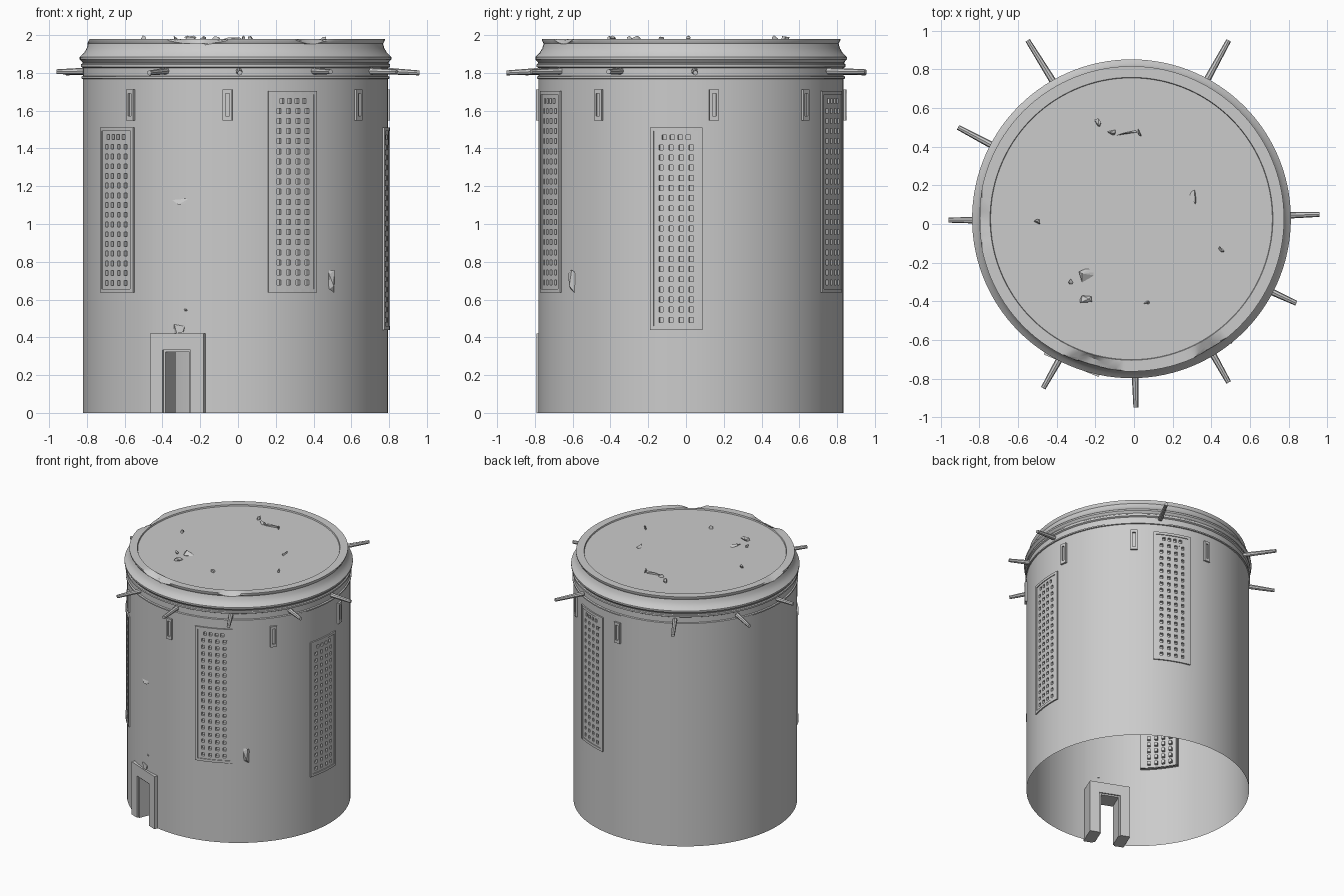
import bpy, bmesh, math, random
from mathutils import Vector, Matrix

if "Cube" in bpy.data.objects:
    bpy.data.objects.remove(bpy.data.objects["Cube"])

random.seed(4)
CX, CY, R = -0.013, 0.027, 0.808


def P(phi, r, z):
    """Point on the tower: phi in degrees from the front, + toward +x."""
    a = math.radians(phi)
    return Vector((CX + r * math.sin(a), CY - r * math.cos(a), z))


def finish(bm, name, smooth=None, weld=True):
    if weld:
        bmesh.ops.remove_doubles(bm, verts=bm.verts, dist=1e-5)
    me = bpy.data.meshes.new(name)
    bm.to_mesh(me)
    bm.free()
    ob = bpy.data.objects.new(name, me)
    bpy.context.collection.objects.link(ob)
    if smooth:
        bpy.ops.object.select_all(action='DESELECT')
        ob.select_set(True)
        bpy.context.view_layer.objects.active = ob
        bpy.ops.object.shade_smooth_by_angle(angle=math.radians(smooth))
    return ob


def face(bm, pts):
    bm.faces.new([bm.verts.new(p) for p in pts])


def patch(bm, t0, t1, z0, z1, r):
    face(bm, [P(t0, r, z0), P(t1, r, z0), P(t1, r, z1), P(t0, r, z1)])


def walls(bm, t0, t1, z0, z1, ra, rb):
    """Four radial sides joining a rectangle at ra to the same one at rb."""
    c = [(t0, z0), (t1, z0), (t1, z1), (t0, z1)]
    for i in range(4):
        (ta, za), (tb, zb) = c[i], c[(i + 1) % 4]
        face(bm, [P(tb, ra, zb), P(ta, ra, za), P(ta, rb, za), P(tb, rb, zb)])


def box(bm, phi, u0, u1, d0, d1, z0, z1):
    """Box turned to face outward at phi; u sideways, d distance from axis."""
    a = math.radians(phi)
    rot = Matrix.Translation((CX, CY, 0)) @ Matrix.Rotation(a, 4, 'Z')
    size = Matrix.Diagonal((u1 - u0, d1 - d0, z1 - z0, 1))
    mid = Matrix.Translation(((u0 + u1) / 2, -(d0 + d1) / 2, (z0 + z1) / 2))
    bmesh.ops.create_cube(bm, size=1, matrix=rot @ mid @ size)


# (angle, half angle, bottom, top, rows)
panels = [(22.1, 9.8, 0.637, 1.705, 19), (84.4, 9.8, 0.44, 1.512, 19),
          (-51.5, 10, 0.637, 1.512, 16), (158, 10, 0.637, 1.705, 19)]
DOOR = -22.3

# Round wall: single skin, left open behind the panels and the door
holes = [(p - h, p + h, a, b) for p, h, a, b, _ in panels]
holes.append((DOOR - 10.4, DOOR + 10.4, 0, 0.412))
ts = {-180 + 3 * i for i in range(121)}
zs = {0, 1.768}
for h in holes:
    ts |= {h[0], h[1]}
    zs |= {h[2], h[3]}
ts, zs = sorted(ts), sorted(zs)
bm = bmesh.new()
for t0, t1 in zip(ts, ts[1:]):
    for z0, z1 in zip(zs, zs[1:]):
        t, z = (t0 + t1) / 2, (z0 + z1) / 2
        if not any(a < t < b and c < z < d for a, b, c, d in holes):
            patch(bm, t0, t1, z0, z1, R)
finish(bm, "tower_wall", 30)

# Moulded rim with broken edges, and roof
prof = [(.808, 1.768), (.816, 1.77), (.816, 1.78), (.807, 1.784), (.807, 1.826),
        (.818, 1.832), (.818, 1.845), (.811, 1.85), (.811, 1.856), (.825, 1.872),
        (.825, 1.884), (.803, 1.905), (.788, 1.93), (.781, 1.955), (.79, 1.972),
        (.79, 1.98), (.732, 1.98), (.729, 1.97)]
chips = [(-15, 12, 1.0), (31, 7, 0.8), (-90, 11, 0.7)]
N = 120
bm = bmesh.new()
rings = []
for i in range(N):
    t = i * 360 / N - 180
    f = max(max(0, 1 - abs(t - c) / w) * s for c, w, s in chips)
    f *= random.uniform(0.75, 1.15)
    ring = []
    for k, (r, z) in enumerate(prof):
        if k in (14, 15):
            r -= (0.01 if k == 14 else 0.05) * f
            z -= (0.035 if k == 14 else 0.032) * f
        ring.append(bm.verts.new(P(t, r, z)))
    rings.append(ring)
for i in range(N):
    a, b = rings[i], rings[(i + 1) % N]
    for k in range(len(prof) - 1):
        bm.faces.new((a[k], b[k], b[k + 1], a[k + 1]))
bm.faces.new([r[-1] for r in rings])
finish(bm, "rim_and_roof", 30)

# Perforated window panels
for p, h, zb, zt, rows in panels:
    bm = bmesh.new()
    t0, t1 = p - h, p + h
    fa, fz = 1.4, 0.02
    seg = [t0 + (t1 - t0) * i / 6 for i in range(7)]
    for a, b in zip(seg, seg[1:]):
        patch(bm, a, b, zb, zb + fz, .818)
        patch(bm, a, b, zt - fz, zt, .818)
        for z, s in ((zb, 1), (zt, 0), (zb + fz, 0), (zt - fz, 1)):
            ra, rb = (.818, .788) if z in (zb, zt) else (.818, .812)
            q = [P(a, ra, z), P(b, ra, z), P(b, rb, z), P(a, rb, z)]
            face(bm, q[::-1] if s else q)
    for a, b in ((t0, t0 + fa), (t1 - fa, t1)):
        patch(bm, a, b, zb, zt, .818)
    for t, ra, rb in ((t0, .788, .818), (t0 + fa, .818, .812),
                      (t1 - fa, .812, .818), (t1, .818, .788)):
        face(bm, [P(t, ra, zb), P(t, rb, zb), P(t, rb, zt), P(t, ra, zt)])
    # sheet with a grid of sunken holes; the top row is closer set
    a0, a1, low, high = t0 + fa, t1 - fa, zb + fz, zt - fz
    step = (high - low - 0.012) / rows
    prev = low
    for i in range(rows):
        zc = low + 0.006 + (i + 0.5) * step
        z0, z1 = zc - 0.013, zc + 0.013
        pitch = 3.0 if i == rows - 1 else 3.8
        cuts = [a0]
        for c in (-1.5, -0.5, 0.5, 1.5):
            cuts += [p + c * pitch - 0.8, p + c * pitch + 0.8]
        cuts.append(a1)
        for k, (a, b) in enumerate(zip(cuts, cuts[1:])):
            patch(bm, a, b, prev, z0, .812)
            if k % 2:
                patch(bm, a, b, z0, z1, .79)
                walls(bm, a, b, z0, z1, .812, .79)
            else:
                patch(bm, a, b, z0, z1, .812)
            if i == rows - 1:
                patch(bm, a, b, z1, high, .812)
        prev = z1
    finish(bm, "window_panel", weld=False)

# Door frame, running deep through the wall
bm = bmesh.new()
for s in (-1, 1):
    box(bm, DOOR, *sorted((s * .08, s * .153)), .66, .822, 0, .419)
    box(bm, DOOR, *sorted((s * .068, s * .08)), .67, .81, 0, .334)
box(bm, DOOR, -.08, .08, .66, .822, .334, .419)
box(bm, DOOR, -.068, .068, .67, .81, .322, .334)
finish(bm, "door_frame", weld=False)

# Small slit windows
for phi in (-43, -3, 53, 98.6, 138, 178):
    bm = bmesh.new()
    for s in (-1, 1):
        box(bm, phi, *sorted((s * .011, s * .025)), .795, .822, 1.549, 1.713)
    box(bm, phi, -.011, .011, .795, .822, 1.549, 1.572)
    box(bm, phi, -.011, .011, .795, .822, 1.692, 1.713)
    box(bm, phi, -.011, .011, .795, .811, 1.572, 1.692)
    finish(bm, "slit_window", weld=False)

# Beams sticking out under the rim: base xy, tip xy
beams = [(-.42, .74, -.55, .95), (.38, .75, .49, .95), (-.74, .41, -.91, .5),
         (-.80, .02, -.96, .02), (.78, .045, .96, .05), (.70, -.345, .84, -.41),
         (-.38, -.69, -.47, -.85), (.40, -.66, .49, -.82), (.005, -.76, .01, -.95)]
for i, (x0, y0, x1, y1) in enumerate(beams):
    a = Vector((x0, y0, 1.81))
    b = Vector((x1, y1, 1.80 + 0.006 * (i % 2)))
    d = b - a
    bm = bmesh.new()
    m = Matrix.Translation((a + b) / 2) @ d.to_track_quat('Z', 'Y').to_matrix().to_4x4()
    bmesh.ops.create_cone(bm, cap_ends=True, segments=8, radius1=.018,
                          radius2=.013, depth=d.length, matrix=m)
    finish(bm, "beam", 40)


def shard(name, m, size):
    bm = bmesh.new()
    for _ in range(9):
        v = Vector([random.uniform(-1, 1) for _ in range(3)]).normalized()
        bm.verts.new(m @ Vector([v[k] * size[k] / 2 for k in range(3)]))
    out = bmesh.ops.convex_hull(bm, input=bm.verts)
    loose = [v for v in bm.verts if not v.link_faces]
    bmesh.ops.delete(bm, geom=loose, context='VERTS')
    finish(bm, name)


# Rubble on the roof: x, y, width, depth, turn
for x, y, w, d, t in [(-.185, .525, .04, .06, 20), (-.125, .45, .05, .1, -25),
                      (-.03, .47, .13, .015, 12), (.03, .47, .02, .05, 10),
                      (.31, .14, .04, .08, 10), (.45, -.13, .05, .03, -20),
                      (-.5, .01, .035, .035, 0), (-.25, -.26, .09, .1, 30),
                      (-.25, -.39, .09, .05, 0), (.055, -.405, .06, .025, -8),
                      (-.33, -.3, .03, .03, 30)]:
    m = Matrix.Translation((x, y, 1.974)) @ Matrix.Rotation(math.radians(t), 4, 'Z')
    shard("rubble", m, (w, d, 0.05))

# Chipped pieces on the wall: angle, height, width, depth, tall
for phi, z, w, d, h in [(-23, 1.125, .14, .03, .06), (39, .70, .06, .045, .15),
                        (-22, .445, .09, .04, .06), (-19, .545, .03, .02, .012)]:
    m = Matrix.Translation(P(phi, R, z)) @ Matrix.Rotation(math.radians(phi), 4, 'Z')
    shard("wall_chip", m, (w, d, h))
